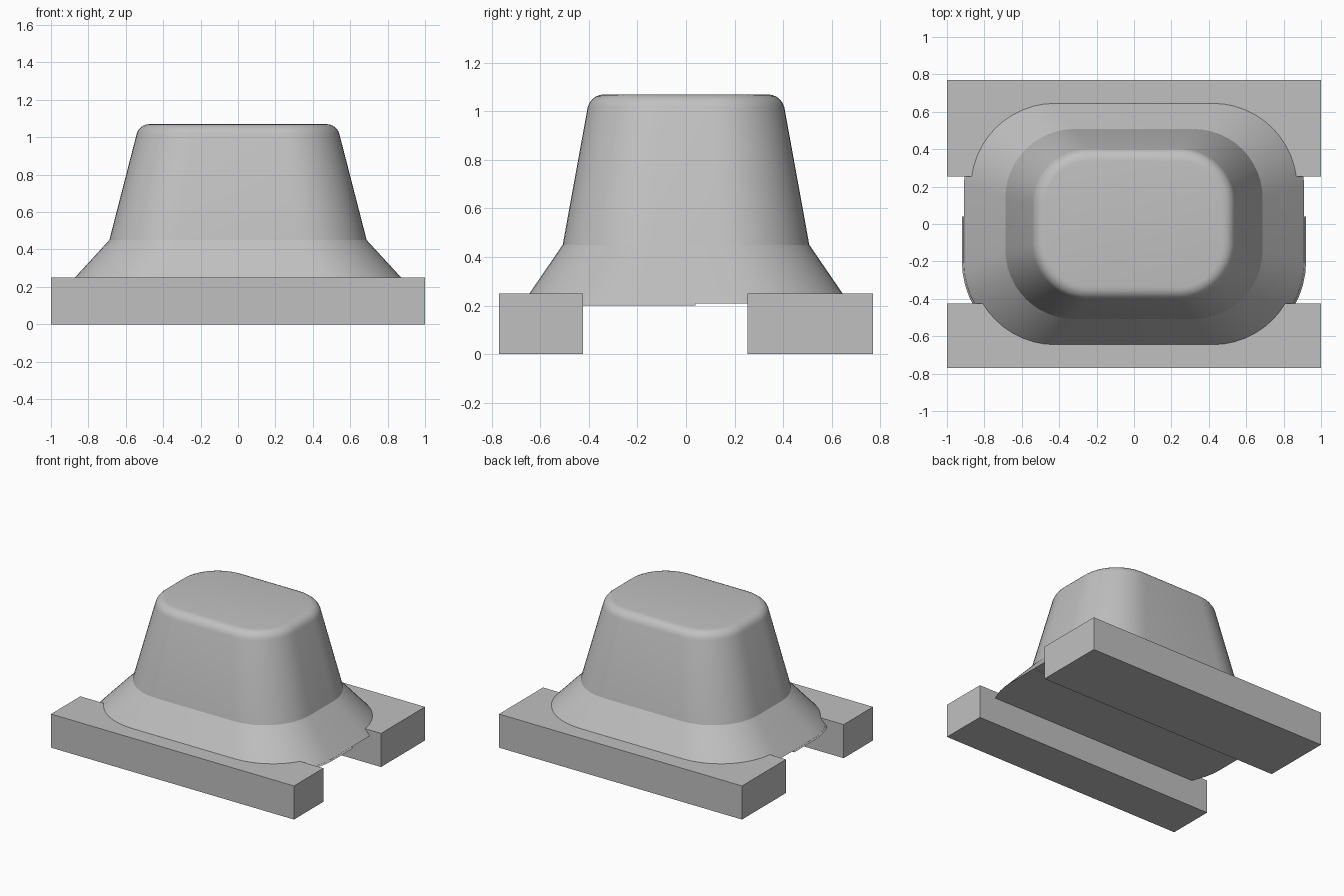
import bpy, bmesh
from math import sin, cos, pi, radians
from mathutils import Vector

cube = bpy.data.objects.get("Cube")
if cube:
    bpy.data.objects.remove(cube, do_unlink=True)

grey = bpy.data.materials.new("plain_grey")
grey.use_nodes = True
grey.diffuse_color = (0.53, 0.53, 0.53, 1)
grey.node_tree.nodes["Principled BSDF"].inputs["Base Color"].default_value = grey.diffuse_color

CORNER_STEPS = 12


def finish(bm, name, smooth=False):
    bmesh.ops.recalc_face_normals(bm, faces=bm.faces)
    mesh = bpy.data.meshes.new(name)
    bm.to_mesh(mesh)
    bm.free()
    mesh.materials.append(grey)
    obj = bpy.data.objects.new(name, mesh)
    bpy.context.collection.objects.link(obj)
    if smooth:
        bpy.ops.object.select_all(action='DESELECT')
        obj.select_set(True)
        bpy.context.view_layer.objects.active = obj
        bpy.ops.object.shade_smooth_by_angle(angle=radians(20))
    return obj


def ring(bm, z, hx, hy, r):
    """Rounded rectangle of vertices at height z."""
    verts = []
    for q, (sx, sy) in enumerate([(1, 1), (-1, 1), (-1, -1), (1, -1)]):
        for i in range(CORNER_STEPS + 1):
            a = (q + i / CORNER_STEPS) * pi / 2
            verts.append(bm.verts.new((sx * (hx - r) + r * cos(a),
                                       sy * (hy - r) + r * sin(a), z)))
    return verts


def loft(sections):
    """Closed skin through a stack of rounded rectangles."""
    bm = bmesh.new()
    rings = [ring(bm, *s) for s in sections]
    for low, high in zip(rings, rings[1:]):
        n = len(low)
        for i in range(n):
            j = (i + 1) % n
            bm.faces.new((low[i], low[j], high[j], high[i]))
    bm.faces.new(rings[0])
    bm.faces.new(rings[-1])
    return bm


def bar(name, y0, y1, height=0.25):
    bm = bmesh.new()
    bmesh.ops.create_cube(bm, size=1)
    for v in bm.verts:
        v.co = Vector((v.co.x * 2, (y0 + y1) / 2 + v.co.y * (y1 - y0),
                       (v.co.z + 0.5) * height))
    finish(bm, name)


# Two base rails
bar("front_rail", -0.77, -0.425)
bar("back_rail", 0.253, 0.77)

# Flared foot, tapered wall and rounded top edge
sections = [(0.208, 0.91, 0.673, 0.475), (0.25, 0.872, 0.645, 0.45),
            (0.45, 0.688, 0.508, 0.37)]
ROUND = 0.07
for k in range(6):
    a = radians(14 + 76 * k / 5)
    inset = ROUND * (cos(radians(14)) - cos(a))
    sections.append((1.07 - ROUND * (1 - sin(a)), 0.542 - inset,
                     0.405 - inset, 0.3 - inset))
finish(loft(sections), "tapered_body", smooth=True)

# Shallow lip under the front part of the foot
lip = loft([(0.2, 0.92, 0.68, 0.48), (0.208, 0.911, 0.674, 0.476)])
cut = bmesh.ops.bisect_plane(lip, geom=lip.verts[:] + lip.edges[:] + lip.faces[:],
                             plane_co=(0, 0.04, 0), plane_no=(0, 1, 0), clear_outer=True)
bmesh.ops.holes_fill(lip, edges=[e for e in lip.edges if e.is_boundary])
finish(lip, "foot_lip", smooth=True)
